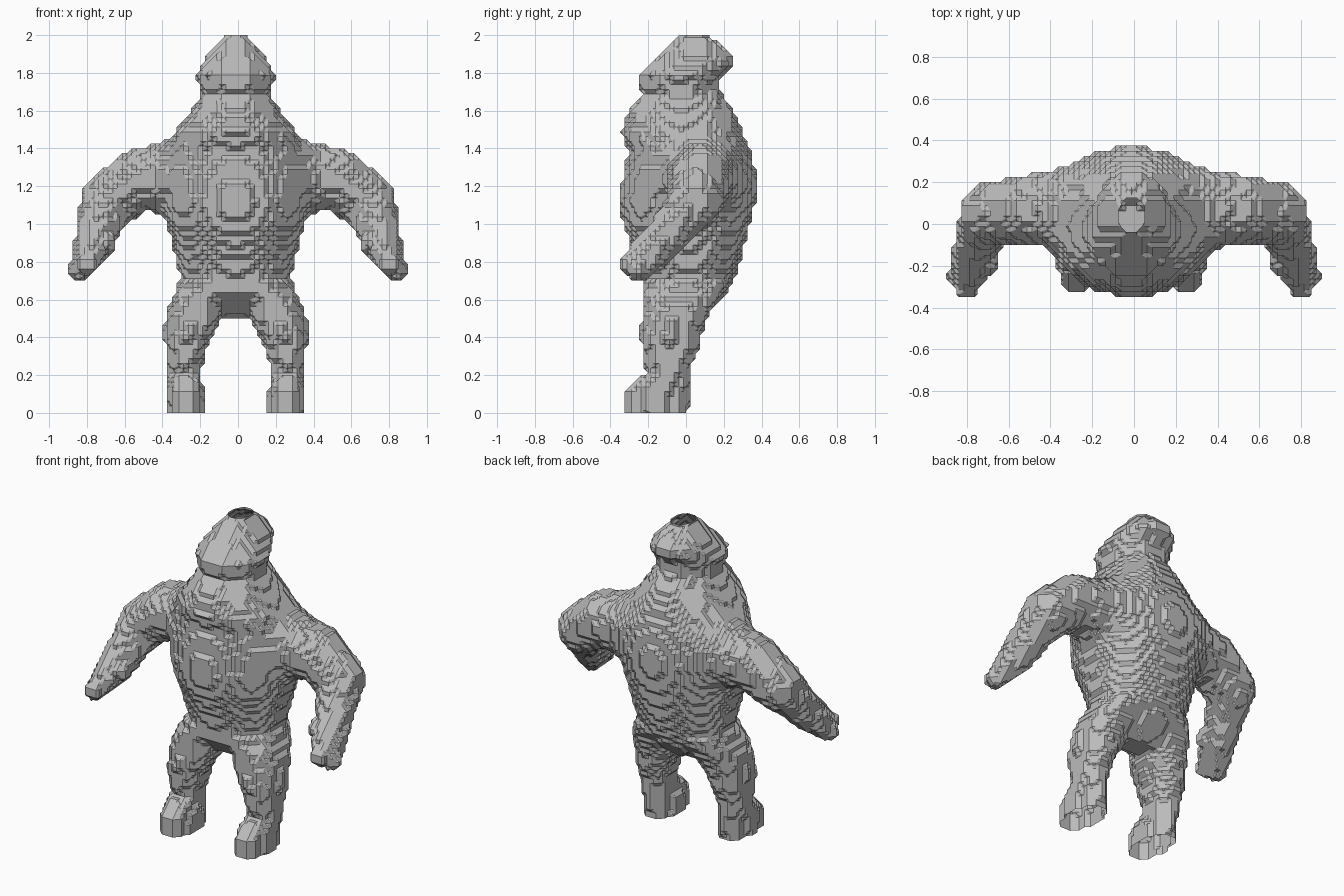
import bpy
import bmesh
import math
from mathutils import Vector

if "Cube" in bpy.data.objects:
    bpy.data.objects.remove(bpy.data.objects["Cube"], do_unlink=True)

H = 0.025          # block size
NX, NY, NZ = 38, 16, 80
LEAN = 0.012       # torso and legs sit slightly to one side

# Horizontal sections: z, centre x, half width, front y, back y
TORSO_AND_HEAD = [
    (0.49, 0, .05, -.05, .06), (0.54, 0, .15, -.12, .13), (0.62, 0, .265, -.215, .205),
    (0.70, 0, .29, -.23, .25), (0.80, 0, .315, -.255, .285), (0.90, 0, .335, -.295, .315),
    (1.00, 0, .365, -.335, .34), (1.10, 0, .385, -.348, .362), (1.20, 0, .395, -.342, .372),
    (1.30, 0, .395, -.325, .362), (1.39, 0, .38, -.305, .338), (1.48, 0, .325, -.343, .305),
    (1.60, 0, .235, -.305, .255), (1.69, 0, .183, -.23, .19), (1.73, 0, .192, -.255, .175),
    (1.79, 0, .21, -.25, .19), (1.84, 0, .185, -.205, .25), (1.89, 0, .155, -.155, .25),
    (1.95, 0, .105, -.095, .18), (2.00, 0, .06, -.035, .12),
]
LEG = [
    (0.00, .26, .092, -.335, .012), (0.10, .262, .093, -.335, .015), (0.16, .268, .09, -.29, .02),
    (0.21, .272, .087, -.205, .02), (0.30, .267, .10, -.23, .05), (0.38, .26, .117, -.24, .08),
    (0.45, .238, .138, -.24, .09), (0.50, .225, .15, -.235, .11), (0.60, .20, .145, -.23, .17),
    (0.70, .15, .135, -.205, .21),
]
# Tapered limbs: x, y, z, radius
ARM = [(.28, .07, 1.25, .20), (.52, .07, 1.235, .165), (.69, .05, 1.12, .147),
       (.735, -.06, .99, .115), (.765, -.14, .89, .102), (.835, -.25, .755, .06)]
FINGERS = [(.765, -.17, .88, .098), (.80, -.305, .785, .058)]
THUMB = [(.74, -.12, .93, .08), (.70, -.19, .895, .058)]


def section(rows, z):
    """Interpolated section of a stack of rows, or None outside it."""
    for a, b in zip(rows, rows[1:]):
        if a[0] <= z <= b[0]:
            t = (z - a[0]) / (b[0] - a[0])
            return [p + (q - p) * t for p, q in zip(a, b)]
    return None


def stack_distance(row, x, y, power):
    if row is None:
        return 1.0
    _, cx, rx, front, back = row
    ry = (back - front) / 2
    u, v = abs(x - cx) / rx, abs(y - (front + back) / 2) / ry
    return ((u ** power + v ** power) ** (1 / power) - 1) * min(rx, ry)


def limb_segments(points):
    return [(Vector(a[:3]), Vector(b[:3]) - Vector(a[:3]), a[3], b[3])
            for a, b in zip(points, points[1:])]


def limb_distance(segments, p):
    best = 1.0
    for start, axis, r0, r1 in segments:
        t = min(1, max(0, (p - start).dot(axis) / axis.length_squared))
        best = min(best, (p - start - axis * t).length - r0 - (r1 - r0) * t)
    return best


def blend(a, b, k):
    h = max(k - abs(a - b), 0) / k
    return min(a, b) - h * h * k / 4


# Fill the block grid, with one spare layer past the soles and the crown
limbs = limb_segments(ARM) + limb_segments(FINGERS) + limb_segments(THUMB)
blocks = set()
for k in range(-1, NZ + 1):
    z = min(max((k + .5) * H, 0), NZ * H)
    torso_row, leg_row = section(TORSO_AND_HEAD, z), section(LEG, z)
    for i in range(-NX, NX):
        x = (i + .5) * H
        for j in range(-NY, NY):
            y = (j + .5) * H
            d = stack_distance(torso_row, abs(x + LEAN), y, 2.12)
            d = blend(d, stack_distance(leg_row, abs(x + LEAN), y, 2.25), .05)
            if .6 < z < 1.5:
                d = blend(d, limb_distance(limbs, Vector((abs(x), y, z))), .08)
            if d < 0:
                blocks.add((i, j, k))

# Fill blocks that touch only along an edge, so the surface stays closed
for _ in range(3):
    extra = set()
    for c in blocks:
        for a, b in ((0, 1), (0, 2), (1, 2)):
            for sa in (1, -1):
                for sb in (1, -1):
                    pa, pb = list(c), list(c)
                    pa[a] += sa
                    pb[b] += sb
                    pd = list(pa)
                    pd[b] += sb
                    if (tuple(pd) in blocks and tuple(pa) not in blocks
                            and tuple(pb) not in blocks):
                        extra.add(tuple(pa))
    blocks |= extra

# Outer faces of the blocks
shell = bmesh.new()
corners = {}


def corner(c):
    if c not in corners:
        corners[c] = shell.verts.new([v * H for v in c])
    return corners[c]


for c in blocks:
    for axis in range(3):
        for side in (0, 1):
            n = list(c)
            n[axis] += 2 * side - 1
            if tuple(n) in blocks:
                continue
            u, v = (axis + 1) % 3, (axis + 2) % 3
            quad = []
            for du, dv in ((0, 0), (1, 0), (1, 1), (0, 1)):
                q = list(c)
                q[axis] += side
                q[u] += du
                q[v] += dv
                quad.append(corner(tuple(q)))
            shell.faces.new(quad if side else quad[::-1])
shell.faces.index_update()

# Chamfered skin: one point per block face, one polygon per block corner
skin = bmesh.new()
points = [skin.verts.new(f.calc_center_median()) for f in shell.faces]
for vert in shell.verts:
    todo = set(vert.link_loops)
    while todo:
        loop = todo.pop()
        ring = [loop]
        while True:
            loop = loop.link_loop_prev.link_loop_radial_next
            if loop not in todo:
                break
            todo.remove(loop)
            ring.append(loop)
        if len(ring) > 2:
            skin.faces.new([points[r.face.index] for r in ring])
shell.free()
bmesh.ops.recalc_face_normals(skin, faces=skin.faces)

# Cut the skin open at the soles and the crown
for height, direction in ((0, -1), (NZ * H, 1)):
    bmesh.ops.bisect_plane(skin, geom=skin.verts[:] + skin.edges[:] + skin.faces[:],
                           plane_co=(0, 0, height), plane_no=(0, 0, direction),
                           clear_outer=True)
bmesh.ops.dissolve_limit(skin, angle_limit=math.radians(1), verts=skin.verts, edges=skin.edges)
bmesh.ops.triangulate(skin, faces=[f for f in skin.faces if len(f.verts) > 4])

mesh = bpy.data.meshes.new("ape_body")
skin.to_mesh(mesh)
skin.free()
body = bpy.data.objects.new("ape_body", mesh)
bpy.context.collection.objects.link(body)

# Single plain grey
grey = bpy.data.materials.new("plain_grey")
grey.use_nodes = True
colour = (0.5, 0.5, 0.5, 1)
grey.diffuse_color = colour
grey.node_tree.nodes["Principled BSDF"].inputs["Base Color"].default_value = colour
mesh.materials.append(grey)
